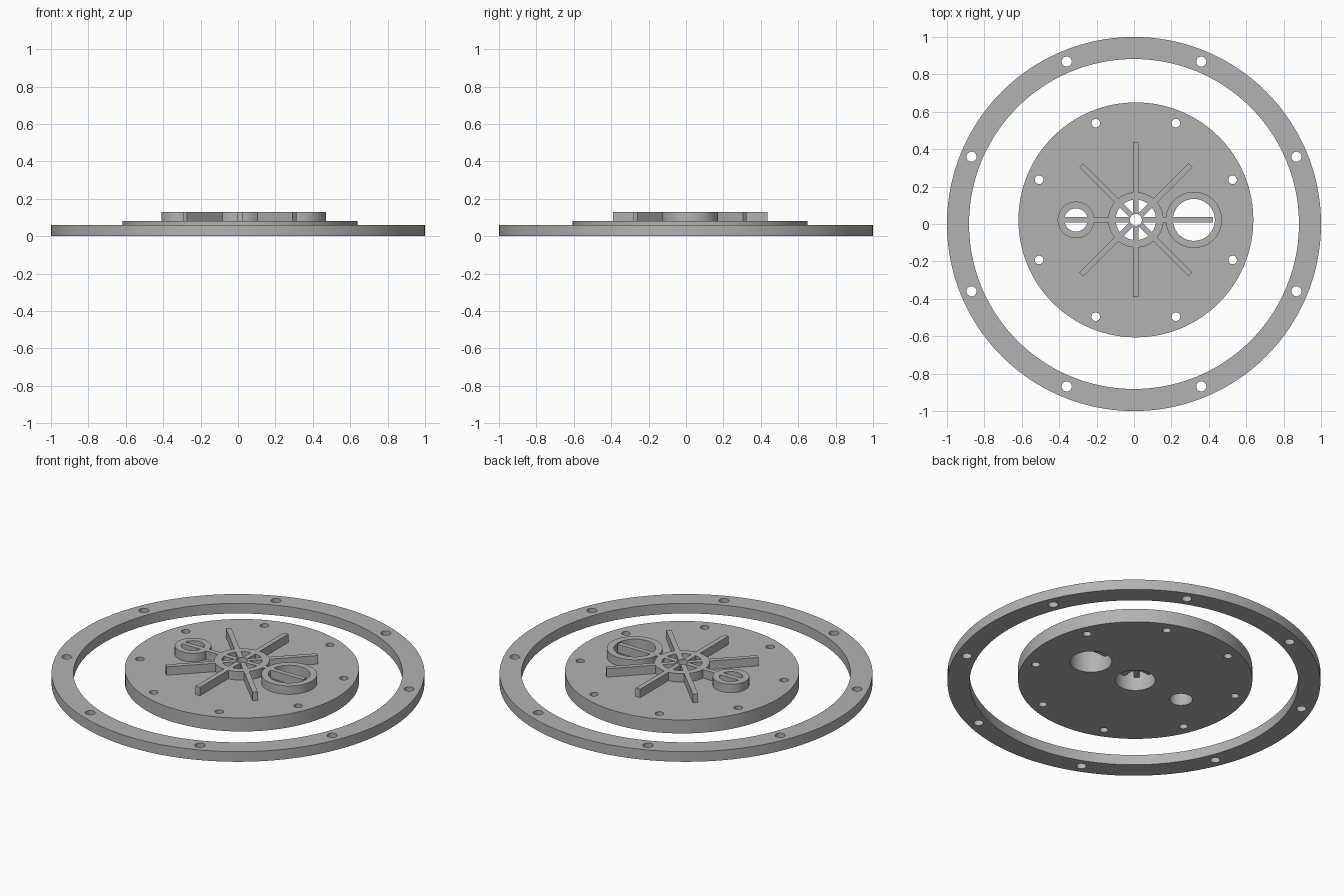
import bpy, math

if "Cube" in bpy.data.objects:
    bpy.data.objects.remove(bpy.data.objects["Cube"])

CX, CY = 0.01, 0.022           # centre of the inner plate, slightly off the ring
RING_H, PLATE_H, TOP = 0.06, 0.08, 0.13

grey = bpy.data.materials.new("plain_grey")
grey.diffuse_color = (0.45, 0.45, 0.45, 1)
grey.use_nodes = True
grey.node_tree.nodes["Principled BSDF"].inputs["Base Color"].default_value = grey.diffuse_color


def cylinder(name, r, z0, z1, x=0, y=0, sides=96):
    bpy.ops.mesh.primitive_cylinder_add(vertices=sides, radius=r, depth=z1 - z0,
                                        location=(x, y, (z0 + z1) / 2))
    ob = bpy.context.object
    ob.name = name
    ob.data.materials.append(grey)
    return ob


def bar(name, length, width, z0, z1, angle):
    bpy.ops.mesh.primitive_cube_add(size=1, location=(CX, CY, (z0 + z1) / 2),
                                    rotation=(0, 0, angle))
    ob = bpy.context.object
    ob.name = name
    ob.scale = (length, width, z1 - z0)
    ob.data.materials.append(grey)
    return ob


def combine(target, tool, operation):
    """Apply a boolean and remove the tool object."""
    mod = target.modifiers.new("bool", 'BOOLEAN')
    mod.operation, mod.object, mod.solver = operation, tool, 'EXACT'
    bpy.context.view_layer.objects.active = target
    bpy.ops.object.modifier_apply(modifier=mod.name)
    bpy.data.objects.remove(tool, do_unlink=True)


def bore(target, r, x, y, sides=96):
    combine(target, cylinder("cutter", r, -0.1, 0.3, x, y, sides), 'DIFFERENCE')


def bolt_holes(target, circle_r, hole_r, x, y):
    for i in range(8):
        a = math.radians(22.5 + 45 * i)
        bore(target, hole_r, x + circle_r * math.cos(a), y + circle_r * math.sin(a), 32)


def finish(ob):
    bpy.ops.object.select_all(action='DESELECT')
    ob.select_set(True)
    bpy.context.view_layer.objects.active = ob
    bpy.ops.object.shade_smooth_by_angle(angle=math.radians(30))


# Outer mounting ring
ring = cylinder("mounting_ring", 1.0, 0, RING_H, sides=160)
bore(ring, 0.882, 0, 0, 160)
bolt_holes(ring, 0.94, 0.027, 0, 0)
finish(ring)

# Inner plate with hub and two port collars: (x, outer radius, bore radius)
plate = cylinder("inner_plate", 0.628, 0, PLATE_H, CX, CY, 128)
collars = [(CX, 0.148, 0.108), (0.32, 0.15, 0.112), (-0.31, 0.098, 0.062)]
for x, r_out, _ in collars:
    combine(plate, cylinder("collar", r_out, 0.04, TOP, x, CY), 'UNION')
for x, _, r_in in collars:
    bore(plate, r_in, x, CY)
bolt_holes(plate, 0.56, 0.023, CX, CY)

# Spokes crossing the hub, with a small axle hole in the middle
for i in range(4):
    combine(plate, bar("spoke", 0.826, 0.029, PLATE_H, TOP, math.radians(45 * i)), 'UNION')
bore(plate, 0.032, CX, CY, 48)
finish(plate)
